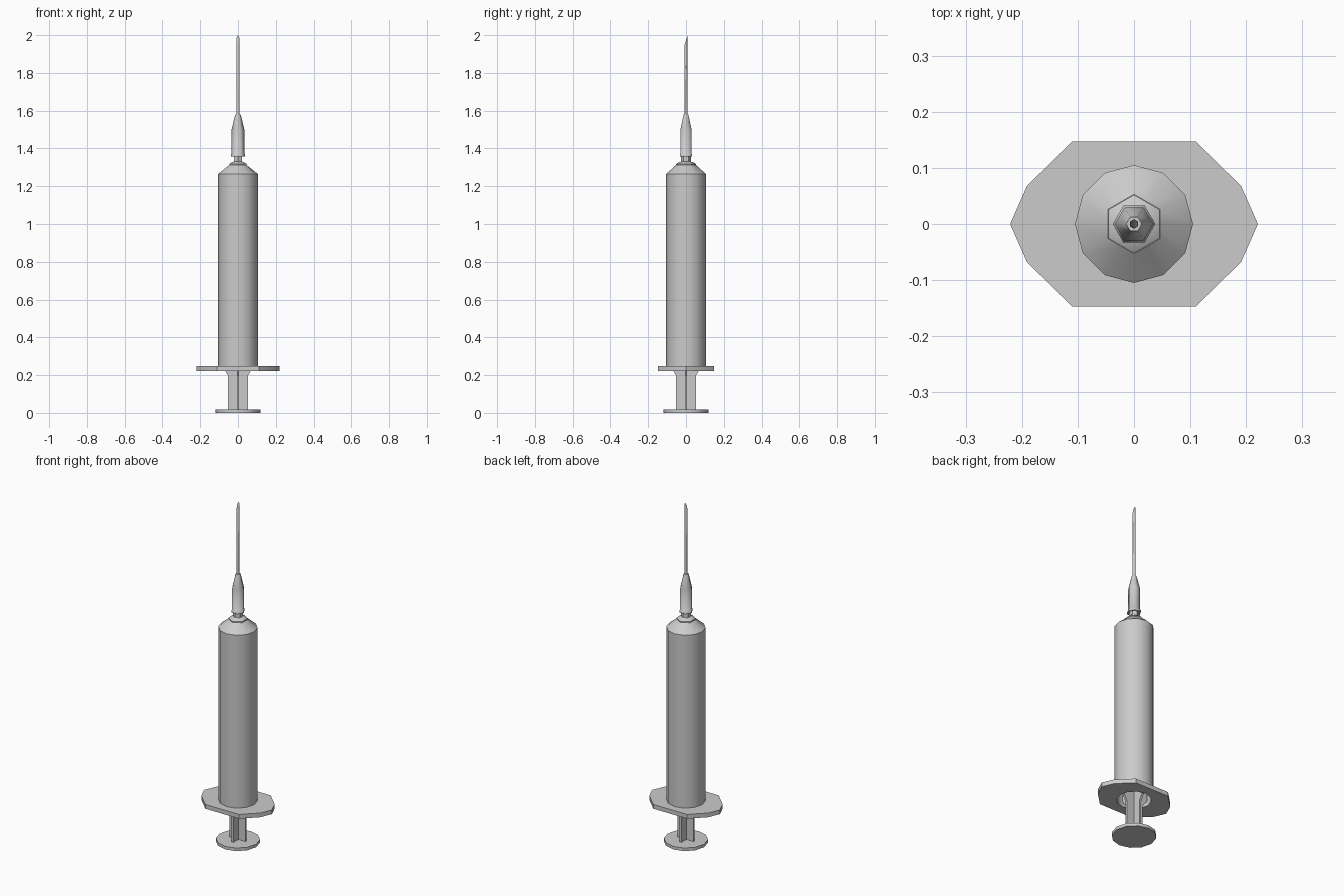
import bpy, bmesh
from math import sin, cos, pi, radians

if "Cube" in bpy.data.objects:
    bpy.data.objects.remove(bpy.data.objects["Cube"])


def finish(name, bm, angle):
    bmesh.ops.recalc_face_normals(bm, faces=bm.faces)
    mesh = bpy.data.meshes.new(name)
    bm.to_mesh(mesh)
    bm.free()
    ob = bpy.data.objects.new(name, mesh)
    bpy.context.collection.objects.link(ob)
    bpy.ops.object.select_all(action='DESELECT')
    bpy.context.view_layer.objects.active = ob
    ob.select_set(True)
    if angle:
        bpy.ops.object.shade_smooth_by_angle(angle=radians(angle))
    return ob


def loft(name, rings, angle=40, cap=True):
    """Skin a stack of equal-sized rings; cap the ends or join last to first."""
    bm = bmesh.new()
    vs = [[bm.verts.new(p) for p in ring] for ring in rings]
    n = len(vs[0])
    pairs = list(zip(vs, vs[1:]))
    if not cap:
        pairs.append((vs[-1], vs[0]))
    for a, b in pairs:
        for i in range(n):
            j = (i + 1) % n
            bm.faces.new((a[i], a[j], b[j], b[i]))
    if cap:
        bm.faces.new(vs[0])
        bm.faces.new(vs[-1])
    return finish(name, bm, angle)


def ring(r, z, n=12, turn=0.0):
    return [(r * cos(2 * pi * i / n + turn), r * sin(2 * pi * i / n + turn), z)
            for i in range(n)]


def hex_ring(r, z):
    # 12 points lying on a hexagon with corners on the y axis
    return [(r * (1 if i % 2 else cos(pi / 6)) * cos(pi * i / 6),
             r * (1 if i % 2 else cos(pi / 6)) * sin(pi * i / 6), z) for i in range(12)]


def flange_ring(z):
    q = [(.221, 0), (.191, .068), (.11, .147), (0, .147)]
    half = q + [(-x, y) for x, y in q[2::-1]]
    return [(x, y, z) for x, y in half + [(x, -y) for x, y in half[-2:0:-1]]]


# barrel: hollow tube with finger flange and shoulder
R, RI = .105, .092
loft("barrel", [ring(RI, .222), flange_ring(.222), flange_ring(.247), ring(R, .247),
                ring(R, 1.265), hex_ring(.053, 1.312), hex_ring(.012, 1.312),
                ring(.012, 1.295), ring(RI, 1.255)], cap=False)

# nozzle: hexagonal collar and neck
t = pi / 6
loft("nozzle", [ring(r, z, 6, t) for r, z in
                ((.052, 1.308), (.052, 1.318), (.042, 1.325), (.026, 1.33), (.024, 1.40))], 50)

# needle hub with rim and tapered top
loft("needle_hub", [ring(r, z, 6) for r, z in
                    ((.028, 1.40), (.030, 1.357), (.038, 1.357), (.038, 1.368), (.034, 1.372),
                     (.034, 1.50), (.018, 1.565), (.014, 1.58))], 62)

# needle with slanted tip
tip = [(x, y, 1.972 + y * 3.4) for x, y, _ in ring(.0085, 0, 6, t)]
loft("needle", [ring(.0085, 1.56, 6, t), tip], 62)

# plunger thumb disc
loft("thumb_disc", [ring(.118, 0), ring(.118, .018)])

# plunger ribs: two crossed plates that widen inside the barrel
side = [(.052, .016), (.052, .195), (.066, .222), (.085, .245), (.085, 1.16)]
outline = side + [(-x, z) for x, z in reversed(side)]
T = .006
for name, swap in (("plunger_rib_x", False), ("plunger_rib_y", True)):
    loft(name, [[(d, x, z) if swap else (x, d, z) for x, z in outline] for d in (-T, T)], 0)

# rubber stopper
loft("stopper", [ring(r, z) for r, z in ((.09, 1.16), (.09, 1.235), (.02, 1.27))])
